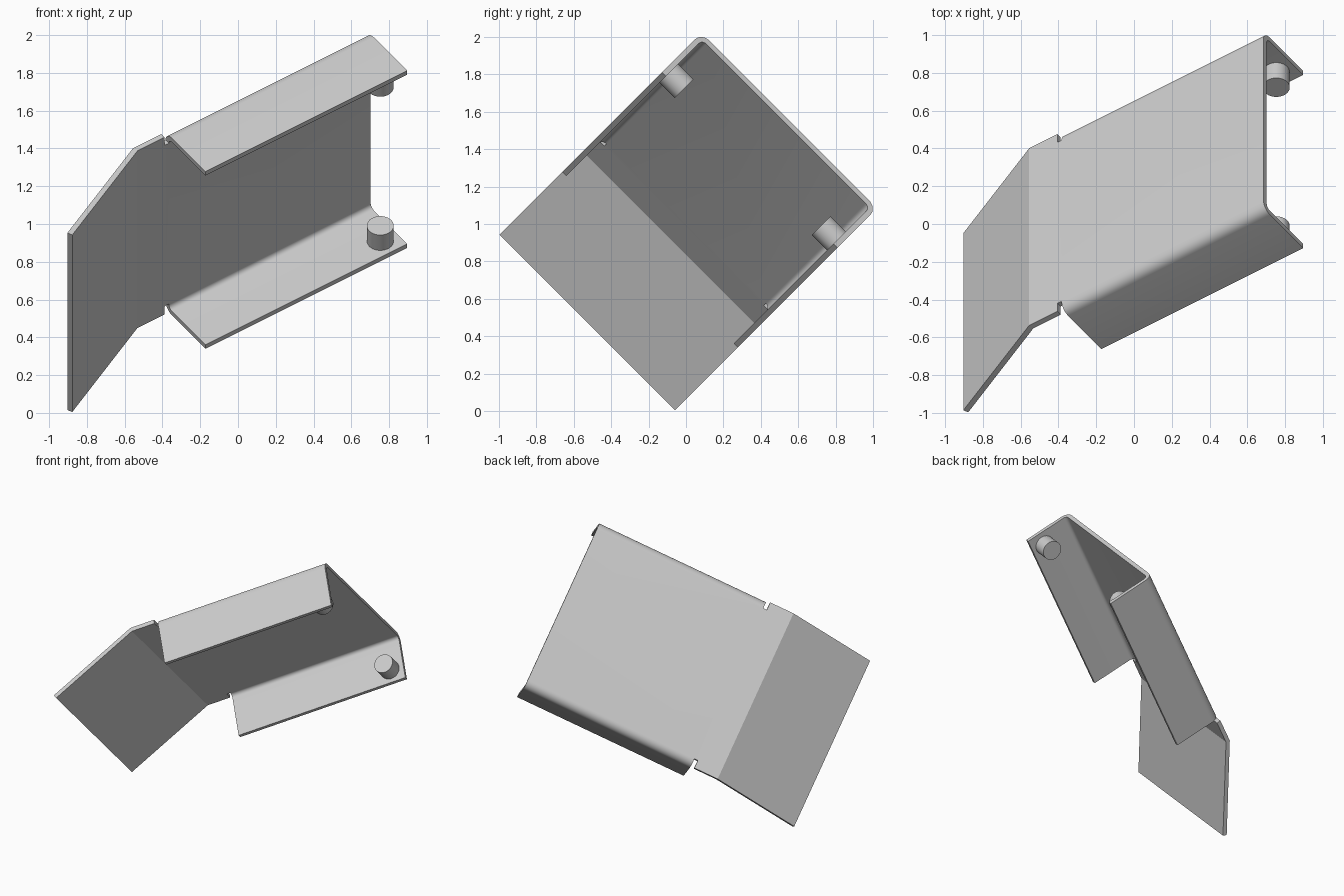
import bpy, bmesh, math
from mathutils import Matrix, Vector

cube = bpy.data.objects.get("Cube")
if cube:
    bpy.data.objects.remove(cube, do_unlink=True)

# Plain grey sheet metal
grey = bpy.data.materials.new("grey metal")
grey.use_nodes = True
colour = (0.6, 0.6, 0.6, 1)
grey.diffuse_color = colour
grey.node_tree.nodes["Principled BSDF"].inputs["Base Color"].default_value = colour

# Bracket axes: along its length, across its width, down its flanges
along = Vector((2, 1, 1)).normalized()
across = Vector((0, -1, 1)).normalized()
down = along.cross(across)
frame = Matrix((along, across, down)).transposed().to_4x4()

THICK, RADIUS, DEPTH = 0.03, 0.06, 0.365
W0, W1 = 0.045, 1.371            # outer faces of the two flanges
BACK = -0.82                     # outer face of the web
TIP = BACK + DEPTH               # free edge of the flanges
START, END = 0.11, 1.419         # flange ends along the length
NOTCH, BEND = 0.083, -0.10       # relief notch and tab bend line
TAB, ANGLE = 0.725, math.radians(26)


def finish(name, bm):
    mesh = bpy.data.meshes.new(name)
    bm.to_mesh(mesh)
    bm.free()
    mesh.materials.append(grey)
    obj = bpy.data.objects.new(name, mesh)
    bpy.context.collection.objects.link(obj)
    bpy.ops.object.select_all(action='DESELECT')
    obj.select_set(True)
    bpy.context.view_layer.objects.active = obj
    return obj


# Channel cross-section: flange, rounded bend, web, bend, flange
STEPS = 8
bend = []
for i in range(STEPS + 1):
    a = math.pi / 2 * i / STEPS
    bend.append((RADIUS * (1 - math.cos(a)), BACK + RADIUS * (1 - math.sin(a))))
half = [(0, TIP)] + bend
channel = [(W0 + w, d) for w, d in half] + [(W1 - w, d) for w, d in reversed(half)]
left, right = len(half) - 1, len(half)

bm = bmesh.new()


def row(l, points):
    return [bm.verts.new(frame @ Vector((l, w, d))) for w, d in points]


def skin(a, b):
    for i in range(len(a) - 1):
        bm.faces.new((a[i], a[i + 1], b[i + 1], b[i]))


# Flat part beyond the relief notches, then the bent tab
flat_w = [W0, W0 + RADIUS, W1 - RADIUS, W1]
flat = [(w, BACK) for w in flat_w]
tab_end = [(w, BACK + TAB * math.sin(ANGLE)) for w in flat_w]
flange_end, flange_start = row(END, channel), row(START, channel)
notch_row, bend_row = row(NOTCH, flat), row(BEND, flat)
tab_row = row(BEND - TAB * math.cos(ANGLE), tab_end)
skin(flange_start, flange_end)
skin(notch_row[1:3], flange_start[left:right + 1])
skin(bend_row, notch_row)
skin(tab_row, bend_row)
bracket = finish("folded_bracket", bm)
solid = bracket.modifiers.new("sheet thickness", 'SOLIDIFY')
solid.thickness = THICK
solid.offset = -1
solid.use_even_offset = True
bpy.ops.object.modifier_apply(modifier=solid.name)
bpy.ops.object.shade_smooth_by_angle(angle=math.radians(20))

# Round pegs on the inner faces of both flanges
HEIGHT = 0.115
for name, inner, side in (("lower_peg", W0 + THICK, 1), ("upper_peg", W1 - THICK, -1)):
    bm = bmesh.new()
    place = Matrix.Translation((END - 0.104, inner + side * (HEIGHT / 2 - 0.005), TIP - 0.1))
    bmesh.ops.create_cone(bm, cap_ends=True, segments=40, radius1=0.071, radius2=0.071,
                          depth=HEIGHT + 0.01,
                          matrix=frame @ place @ Matrix.Rotation(math.pi / 2, 4, 'X'))
    finish(name, bm)
    bpy.ops.object.shade_smooth_by_angle(angle=math.radians(30))
